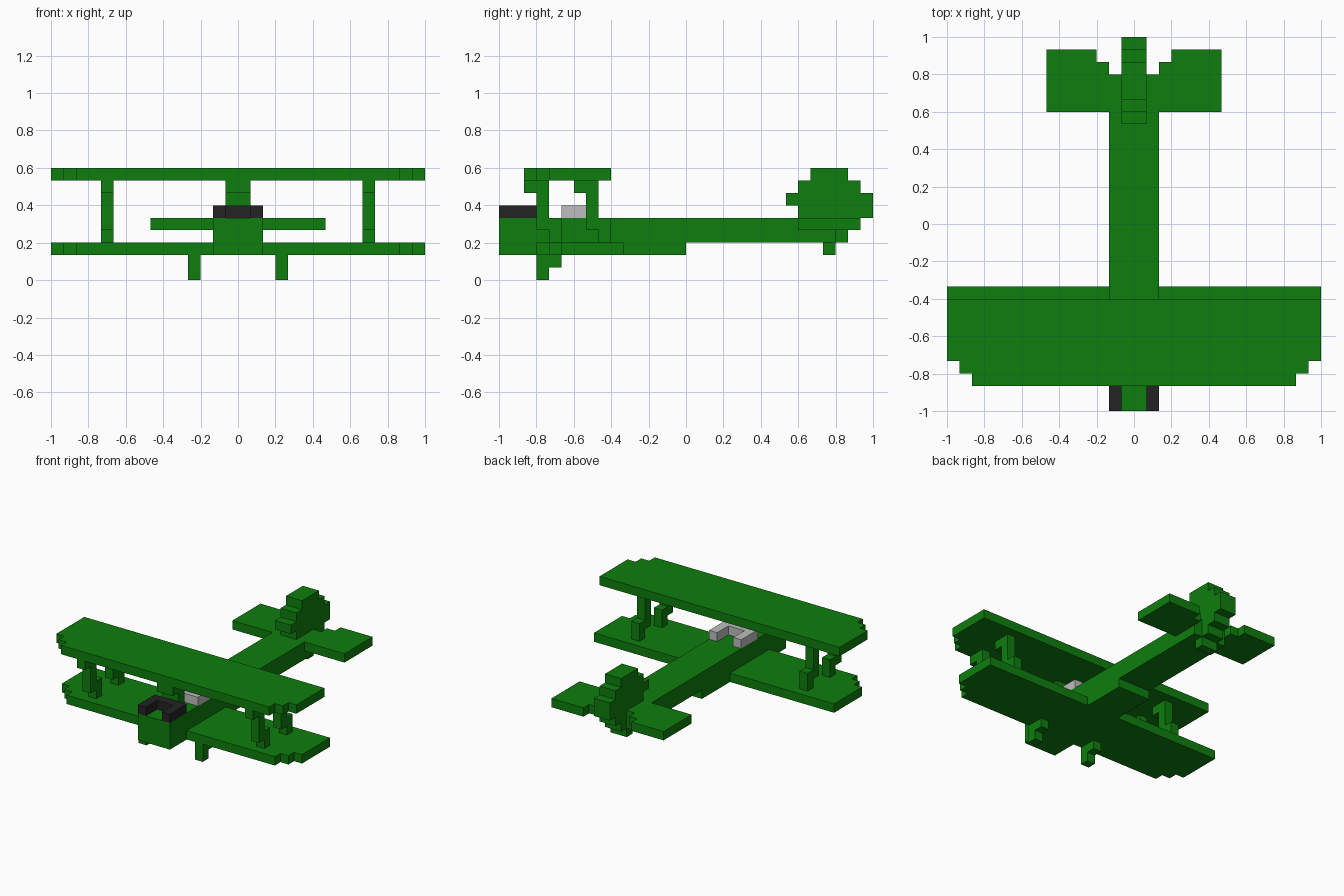
import bpy, bmesh
from mathutils import Vector

if "Cube" in bpy.data.objects:
    bpy.data.objects.remove(bpy.data.objects["Cube"], do_unlink=True)

U = 1 / 15  # size of one block


def material(name, rgb):
    m = bpy.data.materials.new(name)
    m.use_nodes = True
    color = (*rgb, 1)
    m.diffuse_color = color
    m.node_tree.nodes["Principled BSDF"].inputs["Base Color"].default_value = color
    return m


GREEN = material("leaf green", (0.0044, 0.209, 0.0044))
BLACK = material("charcoal", (0.017, 0.017, 0.017))
GREY = material("light grey", (0.515, 0.515, 0.515))


def prism(name, profile, axis, low, high, mat=GREEN, mirror=False):
    """Extrude a block-grid profile along x (points are y, z) or z (points are x, y)."""
    bm = bmesh.new()
    if axis == "x":
        points = [Vector((low, a, b)) for a, b in profile]
        step = Vector((high - low, 0, 0))
    else:
        points = [Vector((a, b, low)) for a, b in profile]
        step = Vector((0, 0, high - low))
    face = bm.faces.new([bm.verts.new(p * U) for p in points])
    extruded = bmesh.ops.extrude_face_region(bm, geom=[face])["geom"]
    moved = [g for g in extruded if isinstance(g, bmesh.types.BMVert)]
    bmesh.ops.translate(bm, verts=moved, vec=step * U)
    bmesh.ops.recalc_face_normals(bm, faces=bm.faces)
    mesh = bpy.data.meshes.new(name)
    bm.to_mesh(mesh)
    bm.free()
    mesh.materials.append(mat)
    obj = bpy.data.objects.new(name, mesh)
    bpy.context.collection.objects.link(obj)
    if mirror:
        obj.modifiers.new("mirror", "MIRROR")
    return obj


def symmetric(half):
    return half + [(-x, y) for x, y in reversed(half)]


# Fuselage with a deeper nose and belly
prism("fuselage", [(-15, 2), (0, 2), (0, 3), (12, 3), (12, 5), (-15, 5)], "x", -2, 2)

# Wings with stepped front corners
for name, front, z in (("lower_wing", -12, 2), ("upper_wing", -13, 8)):
    half = [(13, front), (13, front + 1), (14, front + 1), (14, front + 2),
            (15, front + 2), (15, front + 7)]
    prism(name, symmetric(half), "z", z, z + 1)

# Stepped wing struts, front and rear on each side
for name, y in (("front_strut", -12), ("rear_strut", -8)):
    profile = [(y, 4), (y + 1, 4), (y + 1, 3), (y + 2, 3), (y + 2, 5), (y + 1, 5),
               (y + 1, 8), (y - 1, 8), (y - 1, 7), (y, 7)]
    prism(name, profile, "x", 10, 11, mirror=True)

# Centre strut behind the nose
prism("centre_strut", [(-12, 5), (-11, 5), (-11, 8), (-13, 8), (-13, 7), (-12, 7)],
      "x", -1, 1)

# Nose guns and cockpit rim, both U-shaped
prism("nose_guns", symmetric([(1, -13), (1, -15), (2, -15), (2, -12)]),
      "z", 5, 6, BLACK)
prism("cockpit_rim", symmetric([(1, -9), (1, -7), (2, -7), (2, -10)]),
      "z", 5, 6, GREY)

# Landing gear and tail skid
prism("landing_leg", [(-12, 0), (-11, 0), (-11, 1), (-10, 1), (-10, 2), (-12, 2)],
      "x", 3, 4, mirror=True)
prism("tail_skid", [(11, 2), (12, 2), (12, 3), (11, 3)], "x", -1, 1)

# Tail plane and rounded stepped fin
prism("tail_plane", [(2, 9), (7, 9), (7, 14), (3, 14), (3, 13), (2, 13)],
      "z", 4, 5, mirror=True)
prism("tail_fin", [(12, 3), (13, 3), (13, 4), (14, 4), (14, 5), (15, 5), (15, 7),
                   (14, 7), (14, 8), (13, 8), (13, 9), (10, 9), (10, 8), (9, 8),
                   (9, 7), (8, 7), (8, 6), (9, 6), (9, 5), (12, 5)], "x", -1, 1)
